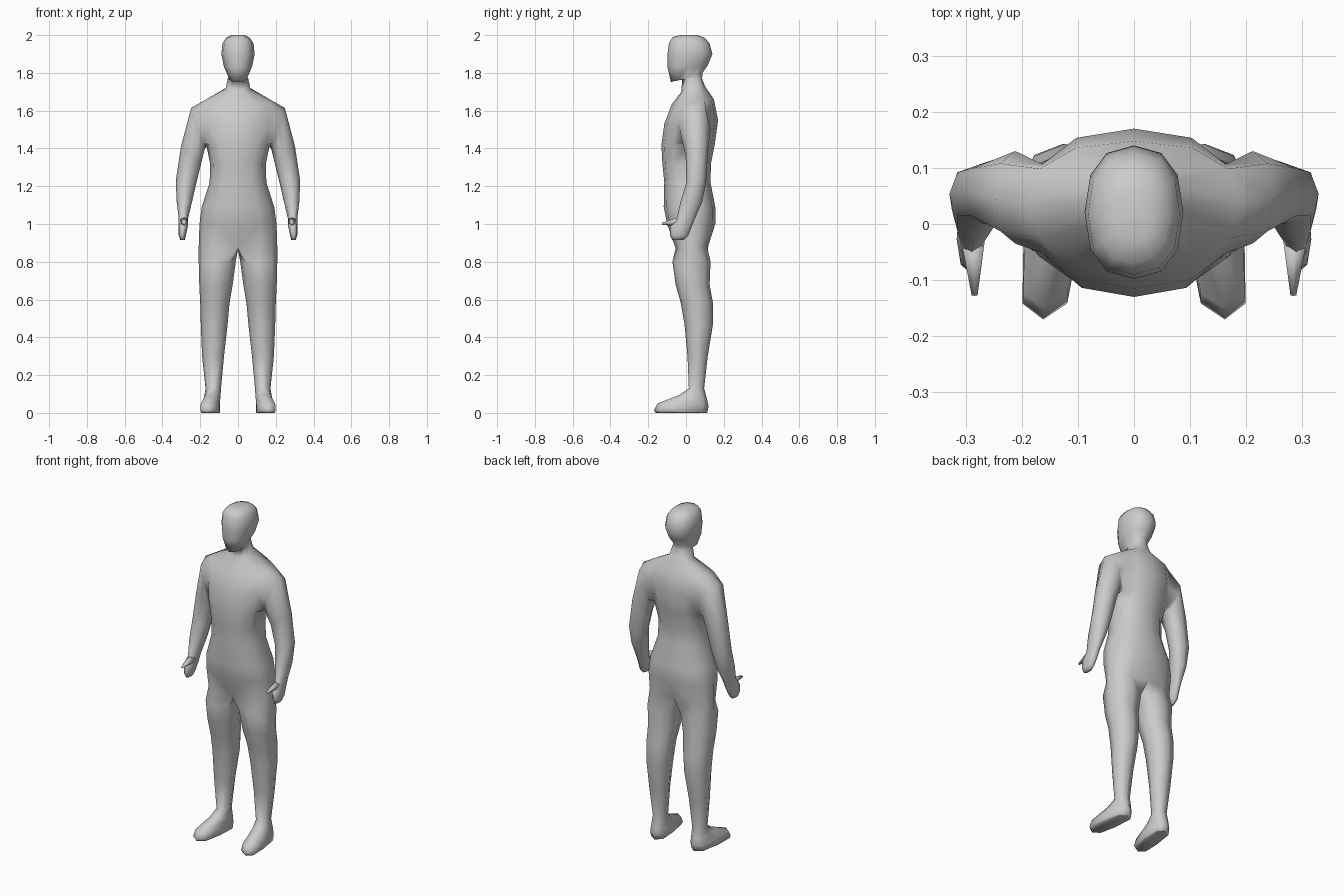
import bpy, bmesh
from math import sin, cos, radians
from mathutils import Vector, Matrix

if "Cube" in bpy.data.objects:
    bpy.data.objects.remove(bpy.data.objects["Cube"])


def power(v, p):
    return 0.0 if abs(v) < 1e-6 else (abs(v) ** p) * (1 if v > 0 else -1)


def ring(bm, angles, x0, x1, y0, y1, z0, z1, tilt_x=False, p=0.9, shear=0.0):
    """Oval cross-section between x0..x1 and y0..y1, tilted from z0 to z1."""
    out = []
    for a in angles:
        u, v = power(cos(radians(a)), p), power(sin(radians(a)), p)
        t = ((u if tilt_x else v) + 1) / 2
        x = (x0 + x1) / 2 + u * (x1 - x0) / 2 + shear * (1 - t)
        y = (y0 + y1) / 2 + v * (y1 - y0) / 2
        out.append(bm.verts.new((x, y, z0 + (z1 - z0) * t)))
    return out


def bridge(bm, a, b, closed=True, skip=()):
    n = len(a)
    for i in range(n if closed else n - 1):
        if i not in skip:
            j = (i + 1) % n
            bm.faces.new((a[i], a[j], b[j], b[i]))


def finish(bm, name):
    loose = [v for v in bm.verts if not v.link_faces]
    bmesh.ops.delete(bm, geom=loose, context='VERTS')
    bmesh.ops.recalc_face_normals(bm, faces=bm.faces)
    me = bpy.data.meshes.new(name)
    bm.to_mesh(me)
    bm.free()
    for f in me.polygons:
        f.use_smooth = True
    ob = bpy.data.objects.new(name, me)
    bpy.context.collection.objects.link(ob)
    mod = ob.modifiers.new("Mirror", 'MIRROR')
    mod.use_clip = True
    return ob


bm = bmesh.new()

# Torso, neck and head: half rings (half width, front y, back y, front z, back z)
half = [-90 + 30 * i for i in range(7)]
trunk = [
    (.208, -.055, .120, .87, .89),
    (.204, -.100, .155, 1.00, 1.00),
    (.192, -.118, .155, 1.09, 1.09),
    (.150, -.115, .130, 1.22, 1.22),
    (.148, -.125, .132, 1.32, 1.32),
    (.168, -.130, .152, 1.42, 1.42),
    (.185, -.115, .170, 1.53, 1.55),
    (.190, -.075, .148, 1.635, 1.66),
    (.066, -.025, .100, 1.70, 1.73),
    (.055, -.020, .085, 1.765, 1.77),
    (.050, -.080, .088, 1.752, 1.80),
    (.075, -.098, .115, 1.83, 1.84),
    (.088, -.098, .140, 1.90, 1.90),
    (.082, -.090, .125, 1.96, 1.955),
    (.062, -.070, .100, 1.99, 1.985),
    (.035, -.030, .060, 2.00, 2.00),
]
rings = [ring(bm, half, -w, w, yf, yb, zf, zb, p=.85) for w, yf, yb, zf, zb in trunk]
for i in range(len(rings) - 1):
    # the two side columns of the chest stay open for the arm
    bridge(bm, rings[i], rings[i + 1], False, (2, 3) if i in (5, 6) else ())
bm.faces.new(rings[-1])

# Leg and foot: (inner x, outer x, front y, back y, front z, back z, squareness, toe-out)
crotch = bm.verts.new((0, .03, .862))
prev = rings[0] + [crotch]
leg = [
    (.012, .208, -.072, .130, .80, .80, .85, 0),
    (.028, .205, -.055, .125, .68, .68, .9, 0),
    (.045, .200, -.027, .143, .58, .58, .9, 0),
    (.055, .197, -.008, .143, .47, .47, .9, 0),
    (.074, .190, .008, .115, .30, .30, .9, 0),
    (.090, .172, .015, .096, .13, .13, .9, 0),
    (.088, .175, -.035, .112, .095, .07, .8, .01),
    (.082, .180, -.150, .120, .050, .035, .65, .03),
    (.082, .182, -.170, .112, .015, .00, .65, .03),
    (.088, .176, -.160, .105, .00, .00, .65, .03),
]
leg_angles = [225 + 45 * i for i in range(8)]
for x0, x1, yf, yb, zf, zb, p, s in leg:
    nxt = ring(bm, leg_angles, x0, x1, yf, yb, zf, zb, p=p, shear=s)
    bridge(bm, prev, nxt)
    prev = nxt
bm.faces.new(prev)

# Arm and hand: (inner x, outer x, front y, back y, inner z, outer z)
A, B, C = rings[5:8]
prev = [A[3], A[4], B[4], C[4], C[3], C[2], B[2], A[2]]
arm = [
    (.175, .248, -.035, .130, 1.40, 1.615),
    (.195, .302, -.002, .115, 1.32, 1.41),
    (.222, .329, .002, .106, 1.21, 1.23),
    (.245, .325, -.030, .085, 1.11, 1.12),
    (.264, .314, -.050, .048, 1.03, 1.03),
    (.266, .316, -.085, .030, .985, .985),
    (.276, .314, -.085, .012, .94, .94),
    (.282, .306, -.072, -.012, .915, .915),
]
arm_angles = [180 - 45 * i for i in range(8)]
for x0, x1, yf, yb, zi, zo in arm:
    nxt = ring(bm, arm_angles, x0, x1, yf, yb, zi, zo, tilt_x=True)
    bridge(bm, prev, nxt)
    prev = nxt
bm.faces.new(prev)
finish(bm, "body")

# Thumbs: tapered pegs pointing forward
bm = bmesh.new()
a, b = Vector((.287, -.03, 1.015)), Vector((.284, -.127, 1.0))
rot = (b - a).to_track_quat('Z', 'Y').to_matrix().to_4x4()
bmesh.ops.create_cone(bm, cap_ends=True, segments=6, radius1=.024, radius2=.006,
                      depth=(b - a).length,
                      matrix=Matrix.Translation((a + b) / 2) @ rot)
finish(bm, "thumbs")
